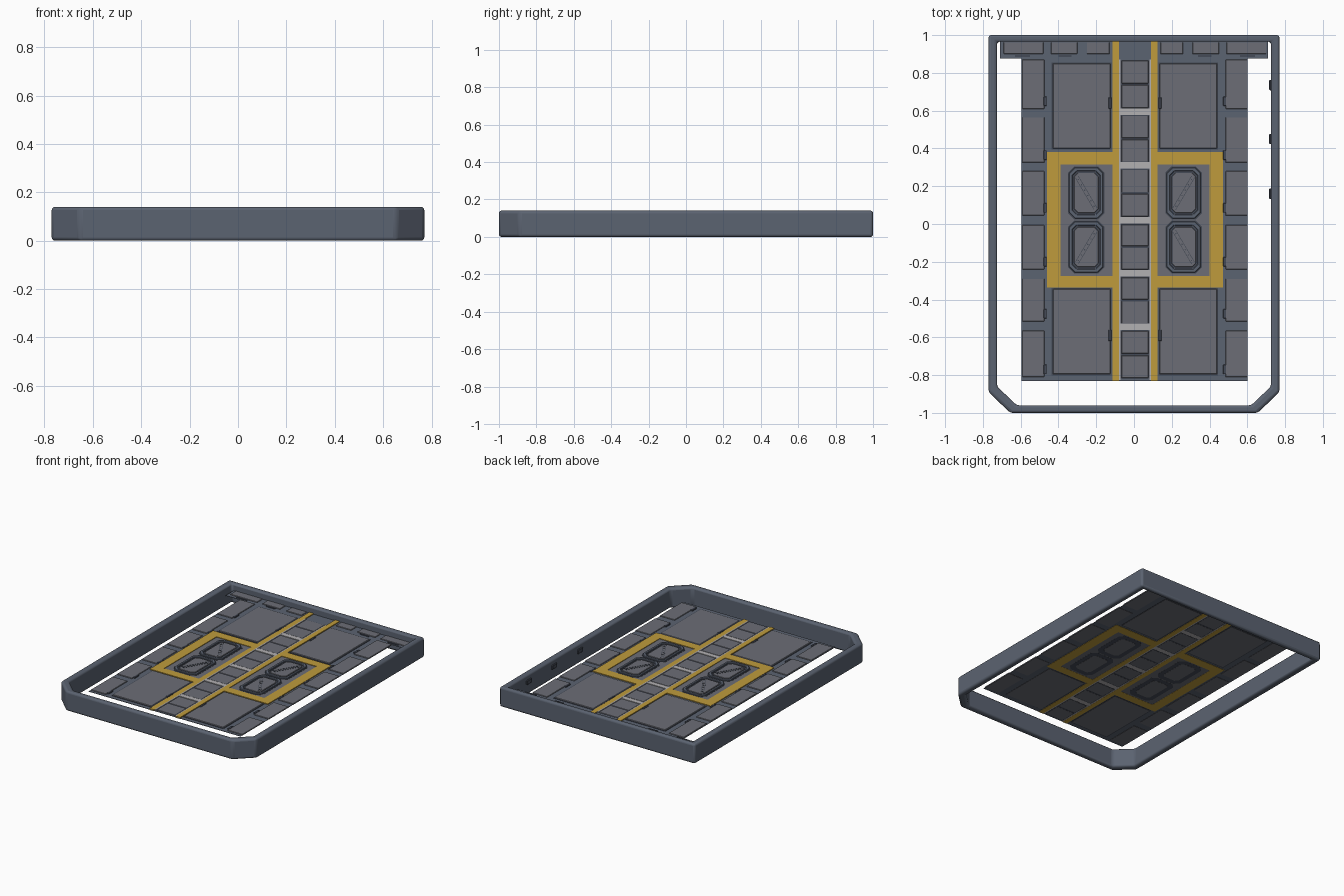
import bpy, bmesh, math

if "Cube" in bpy.data.objects:
    bpy.data.objects.remove(bpy.data.objects["Cube"])

def material(name, rgb):
    m = bpy.data.materials.new(name)
    m.diffuse_color = (*rgb, 1)
    m.use_nodes = True
    m.node_tree.nodes["Principled BSDF"].inputs["Base Color"].default_value = m.diffuse_color
    return m

STEEL = material("blue_steel", (0.105, 0.125, 0.165))
PANEL = material("grey_panel", (0.15, 0.155, 0.18))
DARK = material("dark_steel", (0.06, 0.07, 0.095))
YELLOW = material("yellow_paint", (0.52, 0.33, 0.045))
LIGHT = material("light_metal", (0.45, 0.44, 0.45))
Z = 0.09          # deck height
CX = 0.005        # deck mirror line

def finish(bm, name, mat, bevel=0, segments=1):
    bmesh.ops.recalc_face_normals(bm, faces=bm.faces)
    me = bpy.data.meshes.new(name)
    bm.to_mesh(me)
    bm.free()
    me.materials.append(mat)
    ob = bpy.data.objects.new(name, me)
    bpy.context.collection.objects.link(ob)
    if bevel:
        mod = ob.modifiers.new("bevel", 'BEVEL')
        mod.width, mod.segments, mod.limit_method = bevel, segments, 'ANGLE'
    return ob

def prism(bm, pts, z0, z1):
    f = bm.faces.new([bm.verts.new((x, y, z0)) for x, y in pts])
    r = bmesh.ops.extrude_face_region(bm, geom=[f])
    for v in r['geom']:
        if isinstance(v, bmesh.types.BMVert):
            v.co.z = z1

def slabs(name, rects, z0, z1, mat, mirror=False, bevel=0):
    """Flat boxes (x0, x1, y0, y1) joined in one object."""
    bm = bmesh.new()
    if mirror:
        rects = rects + [(2*CX - b, 2*CX - a, c, d) for a, b, c, d in rects]
    for a, b, c, d in rects:
        prism(bm, [(a, c), (b, c), (b, d), (a, d)], z0, z1)
    return finish(bm, name, mat, bevel)

def octagon(cx, cy, hx, hy, c):
    return [(cx+sx*x, cy+sy*y) for sx, sy, x, y in (
        (1, -1, hx-c, hy), (1, -1, hx, hy-c), (1, 1, hx, hy-c), (1, 1, hx-c, hy),
        (-1, 1, hx-c, hy), (-1, 1, hx, hy-c), (-1, -1, hx, hy-c), (-1, -1, hx-c, hy))]

def ring(bm, outer, inner, z0, z1):
    loops = [[bm.verts.new((x, y, z)) for x, y in p]
             for p, z in ((outer, z0), (outer, z1), (inner, z1), (inner, z0))]
    n = len(outer)
    for k in range(4):
        a, b = loops[k], loops[(k+1) % 4]
        for i in range(n):
            j = (i+1) % n
            bm.faces.new((a[i], a[j], b[j], b[i]))

# Outer wall with two cut front corners
bm = bmesh.new()
ring(bm, [(-.77, 1), (-.77, -.89), (-.655, -1), (.655, -1), (.77, -.89), (.77, 1)],
     [(-.725, .965), (-.725, -.86), (-.62, -.96), (.62, -.96), (.725, -.86), (.725, .965)], 0, 0.14)
wall = finish(bm, "outer_wall", STEEL, 0.014, 3)
bpy.context.view_layer.objects.active = wall
wall.select_set(True)
bpy.ops.object.shade_smooth_by_angle(angle=math.radians(35))

# Deck sheet and the wider strip at the back
slabs("deck", [(-.595, .6, -.83, .875), (-.71, .71, .875, .97)], Z-.003, Z, STEEL)

# Plates along both deck sides
rows = [(.61, .87), (.325, .565), (.045, .28), (-.24, -.005), (-.515, -.29), (-.81, -.565)]
slabs("side_plates", [(-.592, -.475, a, b) for a, b in rows], Z-.004, Z+.005, PANEL, True, .002)
slabs("side_clips", [(-.478, -.462, y-.025, y+.025) for a, b in rows for y in (a+.04,)],
      Z-.002, Z+.008, DARK, True, .002)

# Plates in the back strip
slabs("back_plates", [(-.69, -.48, .9, .962), (-.44, -.3, .9, .962), (-.25, -.13, .9, .962)],
      Z-.004, Z+.005, PANEL, True, .002)
slabs("back_clips", [(-.63, -.55, .884, .894), (-.4, -.33, .884, .894)], Z, Z+.006, DARK, True)

# Large floor plates with dark seams
big = [(-.43, -.125, .4, .85), (-.43, -.125, -.795, -.345)]
slabs("plate_seams", [(a-.006, b+.006, c-.006, d+.006) for a, b, c, d in big],
      Z-.003, Z+.003, DARK, True)
slabs("large_plates", big, Z-.004, Z+.006, PANEL, True, .003)
slabs("plate_clips", [(-.135, -.12, y-.03, y+.03) for y in (.64, -.59)],
      Z-.002, Z+.009, DARK, True, .002)

# Yellow lane lines and boxes
slabs("lane_lines", [(-.115, -.08, -.83, .965)], Z-.005, Z+.006, YELLOW, True)
slabs("yellow_boxes", [(-.46, -.39, -.335, .38), (-.39, -.115, .315, .38),
                       (-.39, -.115, -.335, -.275)], Z-.005, Z+.006, YELLOW, True)

# Central channel: light rails and rungs, plates split in two
slabs("channel_rails", [(-.08, -.071, -.825, .87)], Z-.004, Z+.006, LIGHT, True)
rungs = [.595, .31, .02, -.26, -.545]
slabs("channel_rungs", [(-.071, .081, y-.017, y+.017) for y in rungs], Z-.004, Z+.005, LIGHT)
cells = [(.615, .865), (.33, .573), (.04, .287), (-.24, -.002), (-.525, -.283), (-.815, -.567)]
slabs("channel_plates", [r for a, b in cells for m in ((a+b)/2,)
                         for r in ((-.066, .076, a, m-.005), (-.066, .076, m+.005, b))],
      Z-.004, Z+.003, PANEL, False, .002)
slabs("channel_seams", [(-.071, .081, a-.004, b+.004) for a, b in cells], Z-.0035, Z+.001, DARK)

# Plates inside the yellow boxes
slabs("hatch_beds", [(-.39, -.115, -.275, .315)], Z-.004, Z+.002, PANEL, True)

# Four octagonal hatches: rim, inner groove, lid and diagonal riveted brace
rims, grooves, lids, braces = (bmesh.new() for _ in range(4))
for sx in (-1, 1):
    for cy, sy in ((.165, 1), (-.122, -1)):
        cx = CX + sx*.258
        ring(rims, octagon(cx, cy, .09, .135, .03), octagon(cx, cy, .073, .115, .024), Z-.004, Z+.012)
        prism(grooves, octagon(cx, cy, .096, .14, .032), Z-.0045, Z+.0035)
        prism(lids, octagon(cx, cy, .064, .106, .02), Z-.005, Z+.008)
        dx, dy = .05*sx, .085*sy
        L = math.hypot(dx, dy)
        ux, uy = dx/L, dy/L
        for off in (-.009, .009):
            ox, oy = -uy*off, ux*off
            prism(braces, [(cx+ox+s*dx - t*uy*.0015, cy+oy+s*dy + t*ux*.0015)
                           for s, t in ((-1, -1), (1, -1), (1, 1), (-1, 1))], Z+.006, Z+.0095)
        for i in range(6):
            k = (i-2.5)/3
            prism(braces, [(cx+k*dx+.004*math.cos(a*math.pi/3), cy+k*dy+.004*math.sin(a*math.pi/3))
                           for a in range(6)], Z+.006, Z+.010)
finish(rims, "hatch_rims", STEEL, .003)
finish(grooves, "hatch_grooves", DARK)
finish(lids, "hatch_lids", PANEL, .002)
finish(braces, "hatch_braces", DARK)

# Small latches on the right inner wall
slabs("wall_latches", [(.716, .73, y-.027, y+.027) for y in (.735, .45, .16)],
      .075, .105, DARK, False, .003)
